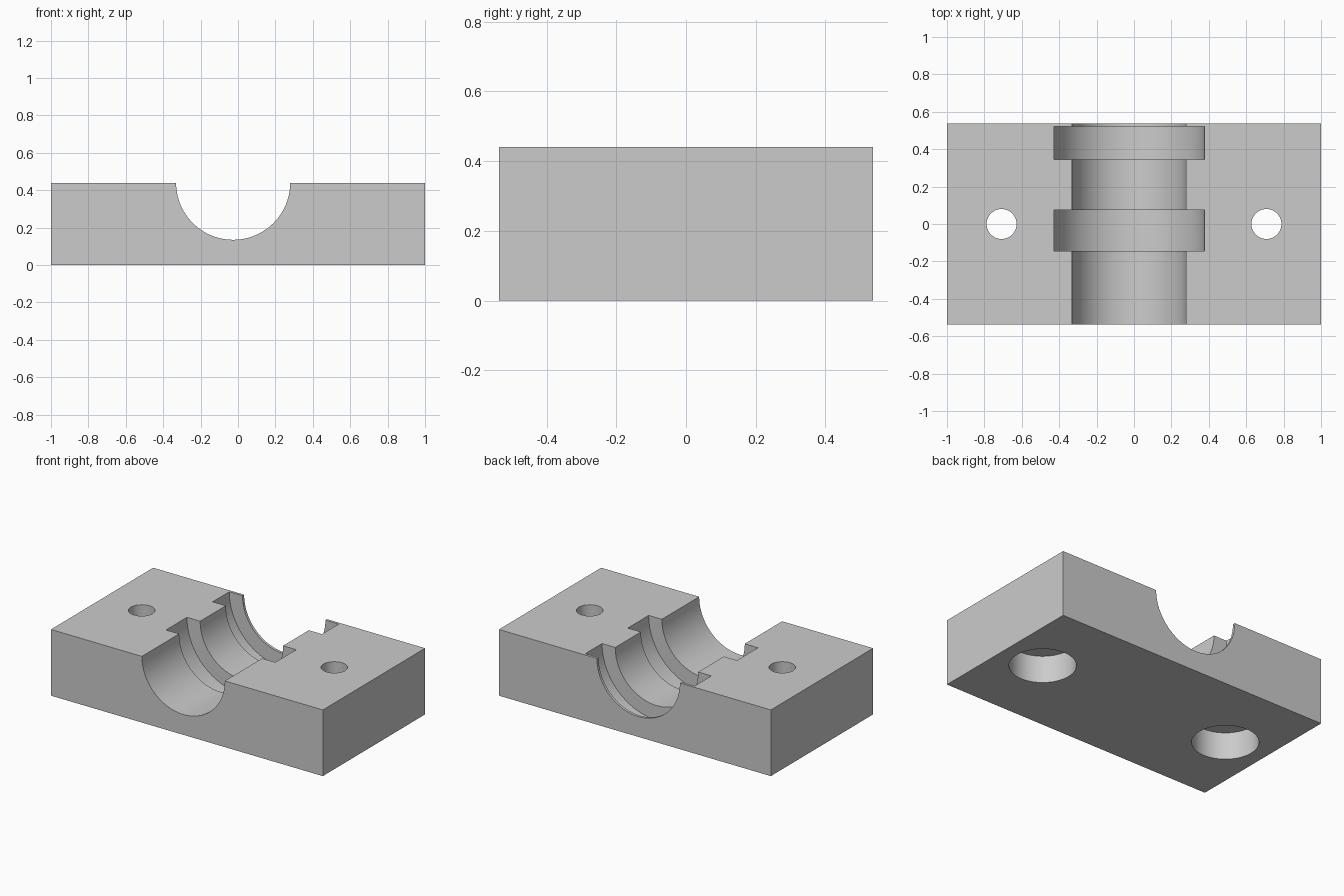
import bpy, bmesh, math
from mathutils import Vector, Matrix

if "Cube" in bpy.data.objects:
    bpy.data.objects.remove(bpy.data.objects["Cube"], do_unlink=True)

LENGTH, DEPTH, HEIGHT = 2.0, 1.074, 0.44


def make_object(name, bm):
    mesh = bpy.data.meshes.new(name)
    bm.to_mesh(mesh)
    bm.free()
    obj = bpy.data.objects.new(name, mesh)
    bpy.context.collection.objects.link(obj)
    return obj


def lathe(name, profile, matrix):
    """Closed solid turned from (radius, height) points around local z."""
    bm = bmesh.new()
    verts = [bm.verts.new((r, 0, h)) for r, h in profile]
    edges = [bm.edges.new(pair) for pair in zip(verts, verts[1:])]
    bmesh.ops.spin(bm, geom=verts + edges, cent=(0, 0, 0), axis=(0, 0, 1),
                   angle=math.tau, steps=96)
    bmesh.ops.remove_doubles(bm, verts=bm.verts, dist=0.0001)
    bmesh.ops.recalc_face_normals(bm, faces=bm.faces)
    bm.transform(matrix)
    return make_object(name, bm)


# Plain grey metal
metal = bpy.data.materials.new("grey metal")
metal.use_nodes = True
grey = (0.6, 0.6, 0.6, 1)
metal.diffuse_color = grey
metal.node_tree.nodes["Principled BSDF"].inputs["Base Color"].default_value = grey

# Rectangular block
bm = bmesh.new()
bmesh.ops.create_cube(bm, size=1)
bmesh.ops.scale(bm, vec=(LENGTH, DEPTH, HEIGHT), verts=bm.verts)
bmesh.ops.translate(bm, vec=(0, 0, HEIGHT / 2), verts=bm.verts)
block = make_object("clamp_block", bm)
block.data.materials.append(metal)

# Half-round channel with two wider grooves, turned along y
bore, groove = 0.305, 0.402
profile = [(0, -0.7), (bore, -0.7)]
for start, end in ((-0.145, 0.075), (0.345, 0.52)):
    profile += [(bore, start), (groove, start), (groove, end), (bore, end)]
profile += [(bore, 0.7), (0, 0.7)]
along_y = Matrix.Translation((-0.026, 0, HEIGHT)) @ Matrix.Rotation(-math.pi / 2, 4, 'X')
cutters = [lathe("channel_cutter", profile, along_y)]

# Bolt holes, counterbored from below
bolt = [(0, -0.1), (0.2, -0.1), (0.2, 0.18), (0.08, 0.18), (0.08, 0.6), (0, 0.6)]
for side, x in (("right", -0.708), ("left", 0.708)):
    cutters.append(lathe(side + "_bolt_cutter", bolt, Matrix.Translation((x, 0, 0))))

# Cut everything out of the block and drop the cutters
bpy.context.view_layer.objects.active = block
for cutter in cutters:
    cutter.hide_render = True
    mod = block.modifiers.new(cutter.name, 'BOOLEAN')
    mod.operation = 'DIFFERENCE'
    mod.solver = 'EXACT'
    mod.object = cutter
    bpy.ops.object.modifier_apply(modifier=mod.name)
    bpy.data.objects.remove(cutter, do_unlink=True)

# Smooth bores with crisp rims
bpy.ops.object.select_all(action='DESELECT')
block.select_set(True)
bpy.ops.object.shade_smooth_by_angle(angle=math.radians(30))
